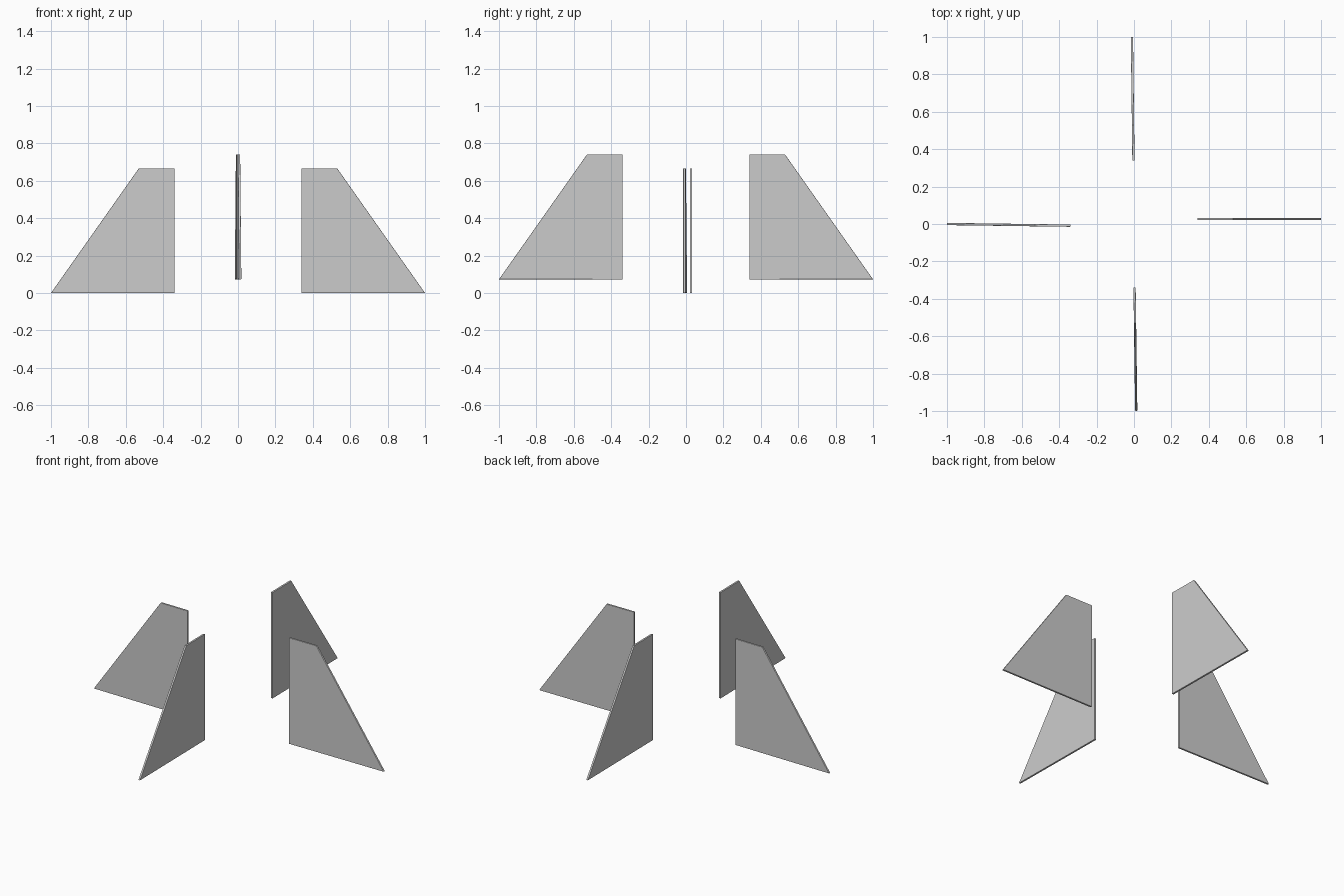
import bpy, bmesh, math
from mathutils import Matrix

if "Cube" in bpy.data.objects:
    bpy.data.objects.remove(bpy.data.objects["Cube"])

THICK = 0.012
# Fin outline: (distance from centre axis, height)
PROFILE = [(0.34, 0.0), (1.0, 0.0), (0.53, 0.667), (0.34, 0.667)]


def fin(name, angle, z, inner_off, outer_off):
    """Thin plate pointing along angle; offsets are sideways shifts at its inner and outer ends."""
    bm = bmesh.new()
    face = bm.faces.new([bm.verts.new((r, -THICK / 2, h)) for r, h in PROFILE])
    ext = bmesh.ops.extrude_face_region(bm, geom=[face])
    for v in ext["geom"]:
        if isinstance(v, bmesh.types.BMVert):
            v.co.y += THICK
    # slight skew of the plate
    for v in bm.verts:
        t = (v.co.x - 0.34) / 0.66
        v.co.y += inner_off + t * (outer_off - inner_off)
    bm.transform(Matrix.Translation((0, 0, z)) @ Matrix.Rotation(math.radians(angle), 4, 'Z'))
    bmesh.ops.recalc_face_normals(bm, faces=bm.faces)
    mesh = bpy.data.meshes.new(name)
    bm.to_mesh(mesh)
    bm.free()
    obj = bpy.data.objects.new(name, mesh)
    bpy.context.collection.objects.link(obj)
    # softened rim
    bevel = obj.modifiers.new("rim", 'BEVEL')
    bevel.width = 0.002
    bevel.segments = 2
    return obj


# Side fins sit low, front and back fins sit higher
fin("right_fin", 0, 0.0, 0.027, 0.027)
fin("left_fin", 180, 0.0, 0.009, 0.0)
fin("back_fin", 90, 0.073, 0.003, 0.011)
fin("front_fin", 270, 0.073, 0.003, 0.012)
